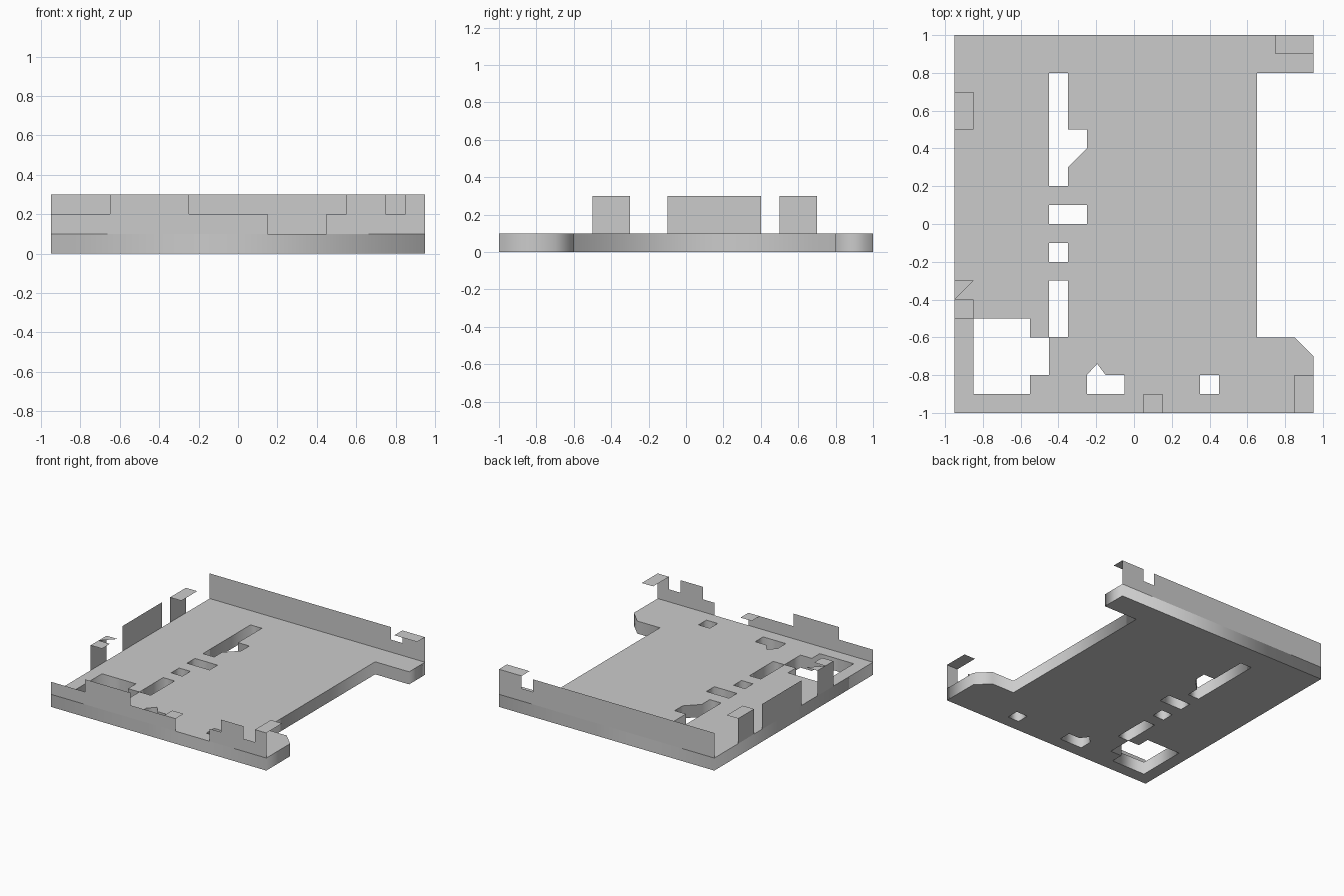
import bpy
import bmesh

cube = bpy.data.objects.get("Cube")
if cube:
    bpy.data.objects.remove(cube, do_unlink=True)

GREY = (0.6, 0.6, 0.6, 1)
grey = bpy.data.materials.new("light grey")
grey.use_nodes = True
grey.diffuse_color = GREY
grey.node_tree.nodes["Principled BSDF"].inputs["Base Color"].default_value = GREY

X, Y, FLOOR, TOP = 0.95, 1.0, 0.1, 0.3


def rect(x0, y0, x1, y1):
    return [(x0, y0), (x1, y0), (x1, y1), (x0, y1)]


def plate(name, loops, thickness):
    """Flat plate from an outline followed by its holes."""
    curve = bpy.data.curves.new(name, "CURVE")
    curve.dimensions = "2D"
    curve.fill_mode = "BOTH"
    curve.extrude = thickness / 2
    for loop in loops:
        spline = curve.splines.new("POLY")
        spline.points.add(len(loop) - 1)
        for point, (x, y) in zip(spline.points, loop):
            point.co = (x, y, 0, 1)
        spline.use_cyclic_u = True
    temp = bpy.data.objects.new(name + " outline", curve)
    bpy.context.collection.objects.link(temp)
    mesh = bpy.data.meshes.new_from_object(
        temp.evaluated_get(bpy.context.evaluated_depsgraph_get()))
    bpy.data.objects.remove(temp, do_unlink=True)
    obj = bpy.data.objects.new(name, mesh)
    bpy.context.collection.objects.link(obj)
    obj.location.z = thickness / 2
    mesh.materials.clear()
    mesh.materials.append(grey)


def sheet(name, polygons):
    """Thin sheet metal part made of flat polygons."""
    bm = bmesh.new()
    for polygon in polygons:
        bm.faces.new([bm.verts.new(p) for p in polygon])
    bmesh.ops.remove_doubles(bm, verts=bm.verts, dist=0.0001)
    mesh = bpy.data.meshes.new(name)
    bm.to_mesh(mesh)
    bm.free()
    mesh.materials.append(grey)
    obj = bpy.data.objects.new(name, mesh)
    bpy.context.collection.objects.link(obj)


def wall(name, place, steps):
    """Upright wall whose top edge steps along its length."""
    sheet(name, [[place(u, z) for u, z in rect(a, FLOOR, b, top)]
                 for a, b, top in steps])


def tab(name, z, *outlines):
    """Horizontal lip bent in from the top of a wall."""
    sheet(name, [[(x, y, z) for x, y in outline] for outline in outlines])


# Floor plate with its cut-outs
outline = [(-X, -Y), (X, -Y), (X, -0.7), (0.85, -0.6), (0.65, -0.6),
           (0.65, 0.8), (X, 0.8), (X, Y), (-X, Y)]
long_slot = [(-0.45, 0.2), (-0.35, 0.2), (-0.35, 0.3), (-0.25, 0.4),
             (-0.25, 0.5), (-0.35, 0.5), (-0.35, 0.8), (-0.45, 0.8)]
corner_opening = [(-0.85, -0.9), (-0.55, -0.9), (-0.55, -0.8), (-0.45, -0.8),
                  (-0.45, -0.6), (-0.55, -0.6), (-0.55, -0.5), (-0.85, -0.5)]
pointed_hole = [(-0.25, -0.9), (-0.05, -0.9), (-0.05, -0.8),
                (-0.15, -0.8), (-0.195, -0.74), (-0.25, -0.8)]
plate("floor_plate", [outline, long_slot, corner_opening, pointed_hole,
                      rect(-0.45, 0, -0.25, 0.1),
                      rect(-0.45, -0.2, -0.35, -0.1),
                      rect(-0.45, -0.599, -0.35, -0.3),
                      rect(0.35, -0.9, 0.45, -0.8)], FLOOR)

# Upright walls
wall("front_wall", lambda u, z: (u, -Y, z),
     [(-X, -0.65, 0.2), (-0.65, -0.25, TOP), (-0.25, 0.15, 0.2),
      (0.45, 0.55, 0.2), (0.55, 0.75, TOP), (0.75, 0.85, 0.2), (0.85, X, TOP)])
wall("back_wall", lambda u, z: (u, Y, z),
     [(-X, 0.65, TOP), (0.65, 0.75, 0.2), (0.75, X, TOP)])
for name, a, b in (("front", -0.5, -0.3), ("middle", -0.1, 0.4), ("back", 0.5, 0.7)):
    wall(name + "_side_wall", lambda u, z: (-X, u, z), [(a, b, TOP)])

# Bent tabs
tab("front_left_tab", TOP, rect(0.85, -Y, X, -0.8))
tab("front_middle_tab", 0.2, rect(0.05, -Y, 0.15, -0.9))
tab("back_left_tab", TOP, rect(0.75, 0.9, X, Y))
tab("back_side_tab", TOP, rect(-X, 0.5, -0.85, 0.7))
tab("front_side_tab", TOP, rect(-X, -0.5, -0.85, -0.4),
    [(-X, -0.4), (-0.85, -0.3), (-X, -0.3)])
